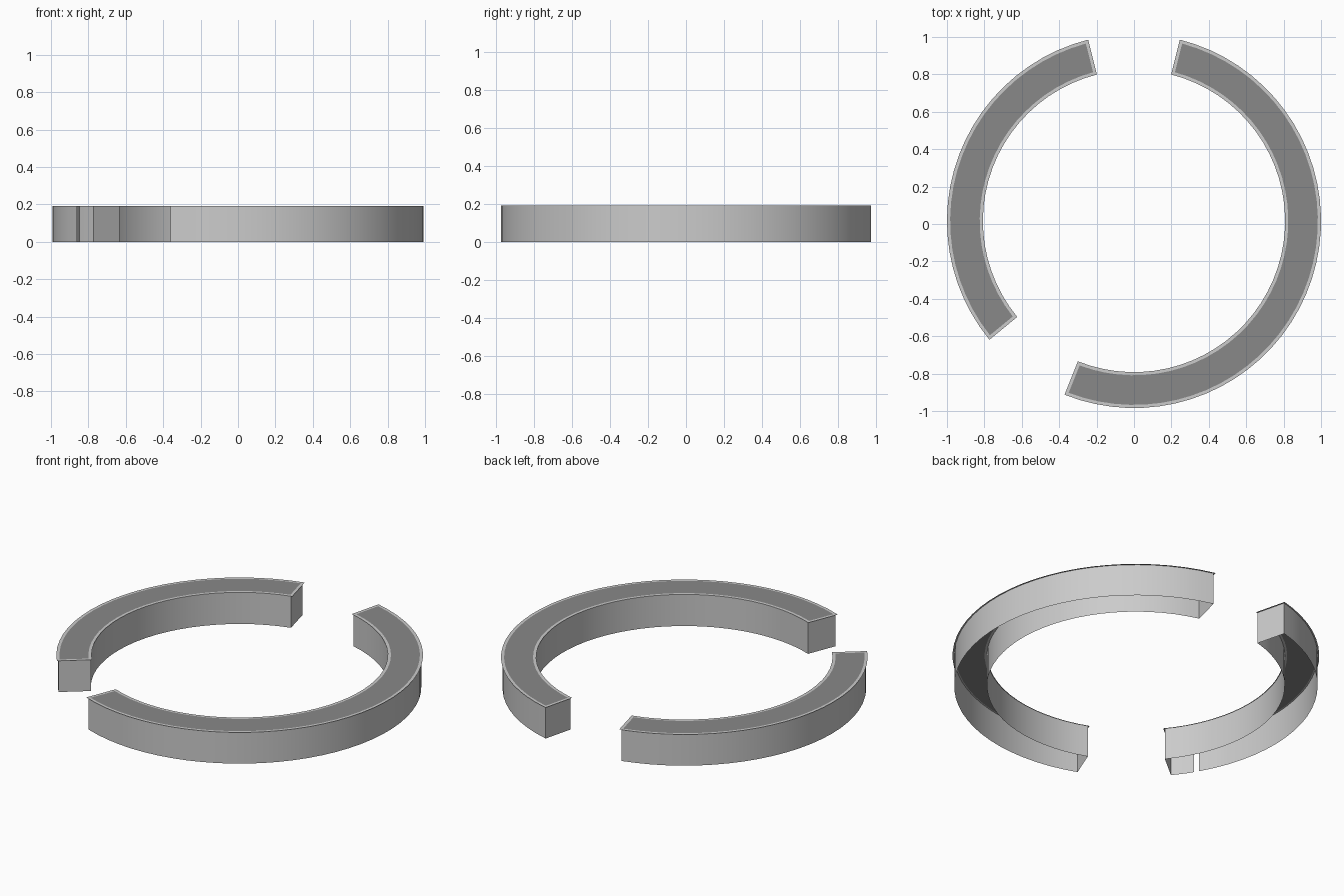
import bpy, math

if "Cube" in bpy.data.objects:
    bpy.data.objects.remove(bpy.data.objects["Cube"])

CY, H = 0.016, 0.192          # ring centre in y, overall height
R_OUT, R_IN = 1.0, 0.808      # edge radii of the top trim
WALL, LIP = 0.009, 0.017      # inset of the side walls and of the dark panel

dark = bpy.data.materials.new("dark_panel")
dark.diffuse_color = (0.25, 0.25, 0.25, 1)
dark.use_nodes = True
dark.node_tree.nodes["Principled BSDF"].inputs["Base Color"].default_value = dark.diffuse_color


def arc(r, a0, a1, d, n, extra=()):
    """Arc points with both ends pulled in by distance d."""
    s = math.degrees(math.asin(d / r))
    angles = [a0 + s + (a1 - a0 - 2 * s) * i / n for i in range(n + 1)]
    if extra:
        angles = [a for a in angles if min(abs(a - e) for e in extra) > 1.2]
        angles = sorted(angles + list(extra))
    return [(r * math.cos(math.radians(a)), CY + r * math.sin(math.radians(a))) for a in angles]


def outline(a0, a1, d, n, extra=()):
    """Closed outline of a ring segment, inset by d."""
    outer = arc(R_OUT - d, a0, a1, d, n, extra)
    inner = arc(R_IN + (d * 0.45 if d == WALL else d), a0, a1, d, n)
    return outer, inner


def make(name, verts, faces, mat=None):
    me = bpy.data.meshes.new(name)
    me.from_pydata(verts, [], faces)
    if mat:
        me.materials.append(mat)
    ob = bpy.data.objects.new(name, me)
    bpy.context.collection.objects.link(ob)
    bpy.context.view_layer.objects.active = ob
    bpy.ops.object.select_all(action='DESELECT')
    ob.select_set(True)
    bpy.ops.object.shade_smooth_by_angle(angle=math.radians(30))


def segment(side, a0, a1, slit=()):
    n = round((a1 - a0) / 5)

    # side walls: an open-bottomed shell, with an optional slit in the outer wall
    outer, inner = outline(a0, a1, WALL, n, slit)
    loop = outer + inner[::-1]
    m = len(loop)
    skip = -1
    if slit:
        skip = next(i for i, p in enumerate(outer)
                    if abs(math.degrees(math.atan2(p[1] - CY, p[0])) % 360 - slit[0]) < 0.01)
    verts = [(x, y, 0) for x, y in loop] + [(x, y, H) for x, y in loop]
    faces = [(i, (i + 1) % m, (i + 1) % m + m, i + m) for i in range(m) if i != skip]
    make(side + "_walls", verts, faces)

    # light trim overhanging the walls slightly
    o, i_ = outline(a0, a1, 0, n)
    po, pi = outline(a0, a1, LIP, n)
    edge, lip = o + i_[::-1], po + pi[::-1]
    m = len(edge)
    verts = [(x, y, H) for x, y in edge + lip]
    make(side + "_trim", verts, [(i, (i + 1) % m, (i + 1) % m + m, i + m) for i in range(m)])

    # dark panel filling the trim
    k = len(po)
    verts = [(x, y, H) for x, y in po + pi]
    make(side + "_panel", verts, [(i, i + 1, i + 1 + k, i + k) for i in range(k - 1)], dark)


segment("right", -111.8, 75.8)
segment("left", 104.2, 219.4, (209.7, 211.3))
